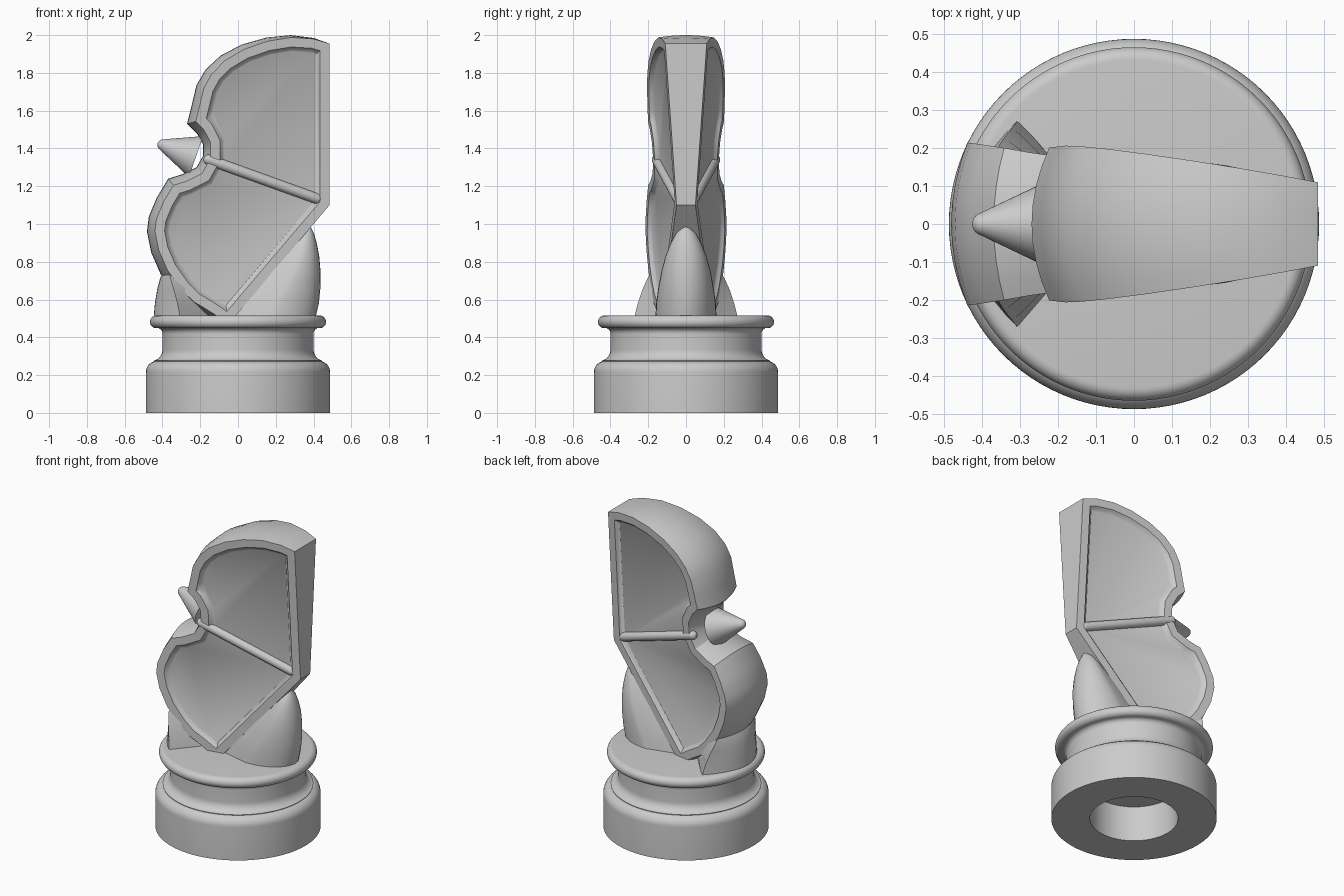
import bpy, bmesh, math
from mathutils import Vector

cube = bpy.data.objects.get("Cube")
if cube:
    bpy.data.objects.remove(cube, do_unlink=True)

grey = bpy.data.materials.new("light grey")
grey.use_nodes = True
COLOR = (0.6, 0.6, 0.6, 1)
grey.diffuse_color = COLOR
grey.node_tree.nodes["Principled BSDF"].inputs["Base Color"].default_value = COLOR


def finish(name, bm, angle=32):
    """Turn a bmesh into a smooth-shaded object with sharp edges kept."""
    bmesh.ops.recalc_face_normals(bm, faces=bm.faces)
    mesh = bpy.data.meshes.new(name)
    bm.to_mesh(mesh)
    bm.free()
    mesh.materials.append(grey)
    ob = bpy.data.objects.new(name, mesh)
    bpy.context.collection.objects.link(ob)
    bpy.ops.object.select_all(action="DESELECT")
    ob.select_set(True)
    bpy.context.view_layer.objects.active = ob
    bpy.ops.object.shade_smooth_by_angle(angle=math.radians(angle))
    return ob


def bridge(bm, a, b):
    n = len(a)
    for i in range(n):
        bm.faces.new((a[i], a[(i + 1) % n], b[(i + 1) % n], b[i]))


def loft(name, rings, angle=32):
    """Skin a stack of point rings and cap both ends."""
    bm = bmesh.new()
    loops = [[bm.verts.new(p) for p in ring] for ring in rings]
    for a, b in zip(loops, loops[1:]):
        bridge(bm, a, b)
    bm.faces.new(loops[0])
    bm.faces.new(loops[-1])
    return finish(name, bm, angle)


def lathe(name, profile, start=(0, 0, 0), axis=(0, 0, 1), steps=64):
    """Revolve (radius, distance) points about an axis."""
    axis = Vector(axis).normalized()
    turn = Vector((0, 0, 1)).rotation_difference(axis)
    rings = []
    for r, d in profile:
        ring = []
        for k in range(steps):
            a = math.tau * k / steps
            ring.append(Vector(start) + turn @ Vector((r * math.cos(a), r * math.sin(a), d)))
        rings.append(ring)
    return loft(name, rings)


def arc(cx, cz, r, a0, a1, n=8):
    angles = [math.radians(a0 + (a1 - a0) * i / n) for i in range(n + 1)]
    return [(cx + r * math.cos(a), cz + r * math.sin(a)) for a in angles]


# Turned base with a blind bore underneath
lathe("base", [(0.26, 0.23), (0.26, 0), (0.488, 0)]
      + arc(0.428, 0.215, 0.06, 0, 75)
      + arc(0.46, 0.335, 0.06, 255, 180)
      + [(0.40, 0.42)] + arc(0.43, 0.42, 0.03, 180, 110, 5)
      + arc(0.432, 0.482, 0.034, -80, 90, 12), steps=96)

# Head outline in x, z: crown, brow, notch, chest, foot tip, nape
OUTLINE = [Vector(p) for p in (
    (.485, 1.955), (.4, 1.985), (.28, 2.0), (.15, 1.987), (.02, 1.95), (-.09, 1.893),
    (-.17, 1.82), (-.22, 1.735), (-.245, 1.63), (-.27, 1.53), (-.215, 1.475),
    (-.185, 1.42), (-.185, 1.36), (-.22, 1.3), (-.29, 1.265), (-.37, 1.24),
    (-.43, 1.14), (-.472, 1.04), (-.482, .96), (-.46, .85), (-.41, .735),
    (-.335, .63), (-.26, .555), (-.17, .505), (-.05, .47), (.485, 1.1))]
NOTCH, NAPE = 12, len(OUTLINE) - 1


def inset(loop, amounts):
    """Offset a closed loop inward with mitred corners."""
    out = []
    for i, p in enumerate(loop):
        d1 = (p - loop[i - 1]).normalized()
        d2 = (loop[(i + 1) % len(loop)] - p).normalized()
        n1, n2 = Vector((-d1.y, d1.x)), Vector((-d2.y, d2.x))
        out.append(p + (n1 + n2) / (1 + n1.dot(n2)) * amounts[i])
    return out


def half_width(p):
    dx, dz = .485 - p.x, p.y - 1.1
    return .05 + max(.17 * dx + .07 * dz, .18 * dx + .015 * dz)


# Head: rounded front surface, rims and recessed side panels
count = len(OUTLINE)
crown = [.042 * min(1, max(0, (.485 - p.x) / .7)) for p in OUTLINE]
crown[NAPE] = crown[NAPE - 1] = 0
edge = inset(OUTLINE, crown)
rim = inset(edge, [.05] * count)
slope = inset(edge, [.062] * count)
floor = inset(edge, [.075] * count)

bm = bmesh.new()


def side_ring(loop, side, sink):
    return [bm.verts.new((p.x, side * (half_width(p) - sink), p.y)) for p in loop]


shell = []
for t in (-1, -.75, -.5, -.25, 0, .25, .5, .75, 1):
    ring = []
    for i, (p, e) in enumerate(zip(OUTLINE, edge)):
        q = p.lerp(e, t * t)
        ring.append(bm.verts.new((q.x, t * half_width(e), q.y)))
    shell.append(ring)
for a, b in zip(shell, shell[1:]):
    bridge(bm, a, b)
for side, ring in ((-1, shell[0]), (1, shell[-1])):
    rings = [ring, side_ring(rim, side, 0), side_ring(slope, side, .016),
             side_ring(floor, side, .024)]
    for a, b in zip(rings, rings[1:]):
        bridge(bm, a, b)
    bm.faces.new(rings[-1][:NOTCH + 1] + [rings[-1][NAPE]])
    bm.faces.new(rings[-1][NOTCH:])
finish("head", bm)

# Rounded bar across each side panel
for side, label in ((-1, "right"), (1, "left")):
    a, b = Vector((-.155, 1.34)), Vector((.415, 1.135))
    ends = [Vector((p.x, side * (half_width(p) - .022), p.y)) for p in (a, b)]
    way = ends[1] - ends[0]
    r, length = .028, way.length
    cap = arc(0, 0, r, -88, 0, 5)
    bar = cap + [(x, length - z) for x, z in reversed(cap)]
    lathe(label + "_side_bar", bar, ends[0], way, 24)

# Blunt cone in the notch
lathe("snout_cone", arc(0, .03, .03, -88, -25, 6) + [(.115, .215)],
      (-.425, 0, 1.428), (.94, 0, -.33), 40)

# Front support: curved outside, flat flanks running in under the head
rings = []
for z, front, cx, cy in ((.5, -.447, -.305, .275), (.58, -.44, -.32, .255),
                         (.66, -.427, -.342, .228), (.72, -.41, -.36, .2),
                         (.78, -.37, -.35, .15)):
    steps = [-1 + i / 8 for i in range(17)]
    ring = [(front + (cx - front) * t * t, cy * t, z) for t in steps]
    rings.append(ring + [(-.12, .06, z), (-.12, -.06, z)])
loft("front_support", rings)

# Rear support: tall rounded back with flat cheeks
rings = []
for z, crease, back, w in ((.5, .165, .41, .162), (.58, .195, .428, .158),
                           (.66, .24, .436, .147), (.75, .29, .437, .13),
                           (.83, .325, .43, .108), (.9, .345, .417, .08),
                           (.95, .36, .402, .052), (.985, .372, .385, .015)):
    angles = [math.radians(-90 + 180 * i / 16) for i in range(17)]
    ring = [(crease + (back - crease) * math.cos(a), w * math.sin(a), z) for a in angles]
    inner = -.1 + (z - .5) * .85
    rings.append(ring + [(inner, w * .6, z), (inner, -w * .6, z)])
loft("rear_support", rings)
